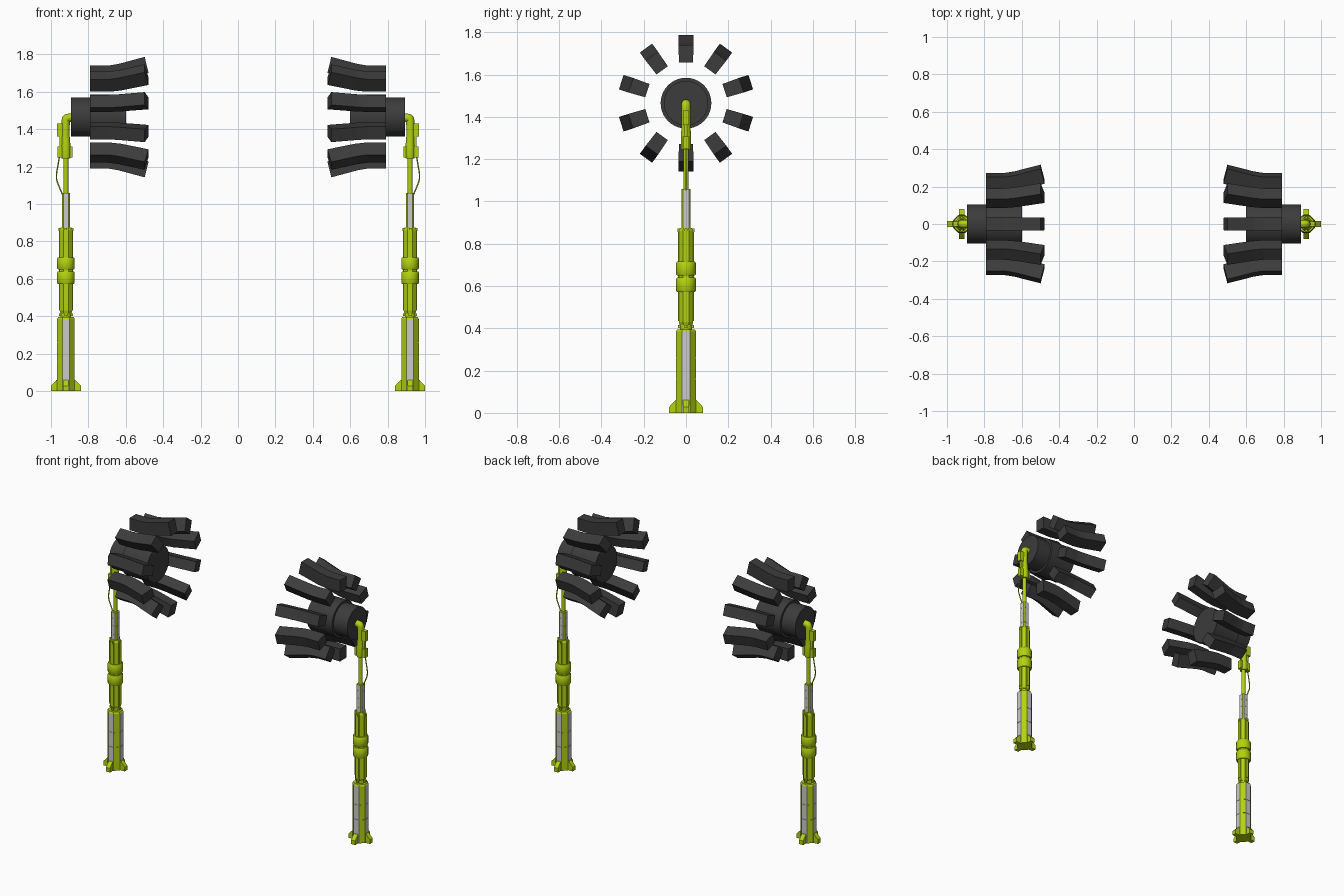
import bpy, bmesh
from math import cos, sin, pi, radians
from mathutils import Matrix, Vector

cube = bpy.data.objects.get("Cube")
if cube:
    bpy.data.objects.remove(cube)

POST_X = 0.92
HUB_Z = 1.465


def material(name, r, g, b):
    m = bpy.data.materials.new(name)
    m.use_nodes = True
    m.diffuse_color = (r, g, b, 1)
    m.node_tree.nodes["Principled BSDF"].inputs["Base Color"].default_value = (r, g, b, 1)
    return m


LIME = material("lime paint", 0.45, 0.65, 0.005)
GREY = material("light grey panel", 0.6, 0.6, 0.6)
DARK = material("dark grey rubber", 0.045, 0.045, 0.045)


def finish(name, bm, mats, smooth=False):
    """Turn a bmesh into an object mirrored across the centre plane."""
    bmesh.ops.recalc_face_normals(bm, faces=bm.faces)
    me = bpy.data.meshes.new(name)
    bm.to_mesh(me)
    bm.free()
    for m in mats:
        me.materials.append(m)
    if smooth:
        me.shade_smooth()
        me.set_sharp_from_angle(angle=radians(35))
    ob = bpy.data.objects.new(name, me)
    bpy.context.collection.objects.link(ob)
    ob.modifiers.new("other_side", 'MIRROR').use_mirror_merge = False
    return ob


def loft(bm, rings):
    """Skin a list of closed point rings and cap both ends."""
    rows = [[bm.verts.new(p) for p in ring] for ring in rings]
    n = len(rows[0])
    for a, b in zip(rows, rows[1:]):
        for i in range(n):
            j = (i + 1) % n
            bm.faces.new((a[i], a[j], b[j], b[i]))
    bm.faces.new(rows[0])
    bm.faces.new(rows[-1])


def round_part(name, profile, mat, sides=24):
    """Upright turned part on the post axis, profile as (radius, z)."""
    bm = bmesh.new()
    angles = [2 * pi * (i + 0.5) / sides for i in range(sides)]
    loft(bm, [[(POST_X + r * cos(a), r * sin(a), z) for a in angles] for r, z in profile])
    return finish(name, bm, [mat], True)


def facet_part(name, profile, flat=0.414, striped=False):
    """Upright eight sided part; flat sets the width of the four main faces."""
    bm = bmesh.new()
    rings = []
    for r, z in profile:
        w = r * flat
        ring = [(r, -w), (r, w), (w, r), (-w, r), (-r, w), (-r, -w), (-w, -r), (w, -r)]
        rings.append([(POST_X + x, y, z) for x, y in ring])
    loft(bm, rings)
    bm.normal_update()
    if striped:
        for f in bm.faces:
            if max(abs(f.normal.x), abs(f.normal.y)) > 0.99:
                f.material_index = 1
    return finish(name, bm, [LIME, GREY])


def extruded(bm, outline, half, matrix):
    """Extrude an (x, z) outline to both sides of y = 0, then place it."""
    loft(bm, [[matrix @ Vector((x, s * half, z)) for x, z in outline] for s in (-1, 1)])


def quarter_turns(name, outline, half):
    """Four copies of an extruded outline around the post."""
    bm = bmesh.new()
    for k in range(4):
        m = Matrix.Translation((POST_X, 0, 0)) @ Matrix.Rotation(k * pi / 2, 4, 'Z')
        extruded(bm, outline, half, m)
    return finish(name, bm, [LIME])


def rect(x0, x1, z0, z1):
    return [(x0, z0), (x1, z0), (x1, z1), (x0, z1)]


def pipe(name, points, radius):
    """Round pipe swept along a smooth path in the y = 0 plane."""
    cu = bpy.data.curves.new(name, 'CURVE')
    cu.dimensions = '3D'
    cu.bevel_depth = radius
    cu.bevel_resolution = 4
    cu.use_fill_caps = True
    sp = cu.splines.new('NURBS')
    sp.points.add(len(points) - 1)
    for p, (x, z) in zip(sp.points, points):
        p.co = (x, 0, z, 1)
    sp.use_endpoint_u = True
    sp.order_u = 3
    sp.resolution_u = 8
    tmp = bpy.data.objects.new(name + "_path", cu)
    bpy.context.collection.objects.link(tmp)
    bpy.context.view_layer.update()
    me = tmp.evaluated_get(bpy.context.evaluated_depsgraph_get()).to_mesh()
    bm = bmesh.new()
    bm.from_mesh(me)
    bpy.data.objects.remove(tmp)
    for f in bm.faces:
        f.material_index = 0
    return finish(name, bm, [LIME], True)


# Base column with seams, panels and feet
base = [(0.047, 0)]
for seam in (0.16, 0.26):
    base += [(0.047, seam - 0.002), (0.045, seam - 0.002),
             (0.045, seam + 0.002), (0.047, seam + 0.002)]
base += [(0.047, 0.385), (0.042, 0.395)]
facet_part("base_column", base, striped=True)
quarter_turns("base_feet", [(0.03, 0), (0.08, 0), (0.08, 0.028), (0.05, 0.06), (0.03, 0.06)], 0.015)

# Middle column with ribs and collars
round_part("lower_neck", [(0.028, 0.385), (0.028, 0.44)], LIME)
quarter_turns("neck_tabs", rect(0.02, 0.037, 0.402, 0.416), 0.008)
facet_part("middle_column", [(0.029, 0.415), (0.034, 0.43), (0.034, 0.86), (0.028, 0.875)])
quarter_turns("middle_ribs", rect(0.02, 0.038, 0.435, 0.86), 0.012)
quarter_turns("top_tabs", rect(0.02, 0.041, 0.855, 0.873), 0.007)
for name, z0, z1 in (("lower_collar", 0.572, 0.64), ("upper_collar", 0.65, 0.715)):
    round_part(name, [(0.043, z0), (0.047, z0 + 0.006), (0.047, z1 - 0.006), (0.043, z1)], LIME)

# Upper column with panels and thin pole
upper = [(0.022, 0.87)]
for seam in (0.91, 0.97, 1.02):
    upper += [(0.022, seam - 0.001), (0.021, seam - 0.001),
              (0.021, seam + 0.001), (0.022, seam + 0.001)]
upper += [(0.022, 1.06)]
facet_part("upper_column", upper, flat=0.65, striped=True)
round_part("thin_pole", [(0.013, 1.05), (0.013, 1.27)], LIME, 16)

# Head bracket, elbow and cable
round_part("bracket_sleeve", [(0.023, 1.245), (0.025, 1.255), (0.025, 1.305), (0.019, 1.38)], LIME)
bm = bmesh.new()
extruded(bm, rect(0.885, 0.964, 1.25, 1.308), 0.014, Matrix())
extruded(bm, rect(0.93, 0.967, 1.362, 1.43), 0.014, Matrix())
extruded(bm, rect(0.94, 0.955, 1.3, 1.37), 0.009, Matrix())
finish("bracket_blocks", bm, [LIME])
pipe("elbow_pipe", [(0.875, 1.461), (0.895, 1.461), (0.92, 1.461), (0.922, 1.43), (0.922, 1.3)], 0.022)
pipe("cable", [(0.954, 1.26), (0.96, 1.22), (0.975, 1.14), (0.955, 1.09), (0.938, 1.05)], 0.0035)

# Hub, turned about the horizontal axis
bm = bmesh.new()
hub = [(0.6, 0.12), (0.79, 0.12), (0.79, 0.105), (0.893, 0.105)]
angles = [2 * pi * i / 40 for i in range(40)]
loft(bm, [[(x, r * cos(a), HUB_Z + r * sin(a)) for a in angles] for x, r in hub])
finish("hub", bm, [DARK], True)

# Ring of ten bent blocks around the hub: stations as (x inner, r inner, x outer, r outer)
stations = [(0.79, 0.192, 0.79, 0.275), (0.685, 0.192, 0.695, 0.275),
            (0.625, 0.2, 0.64, 0.284), (0.478, 0.237, 0.499, 0.322)]
bm = bmesh.new()
for k in range(10):
    m = Matrix.Translation((0, 0, HUB_Z)) @ Matrix.Rotation(k * pi / 5, 4, 'X')
    loft(bm, [[m @ Vector(p) for p in ((xi, -0.033, ri), (xi, 0.033, ri),
                                       (xo, 0.036, ro), (xo, -0.036, ro))]
              for xi, ri, xo, ro in stations])
finish("ring_blocks", bm, [DARK])
